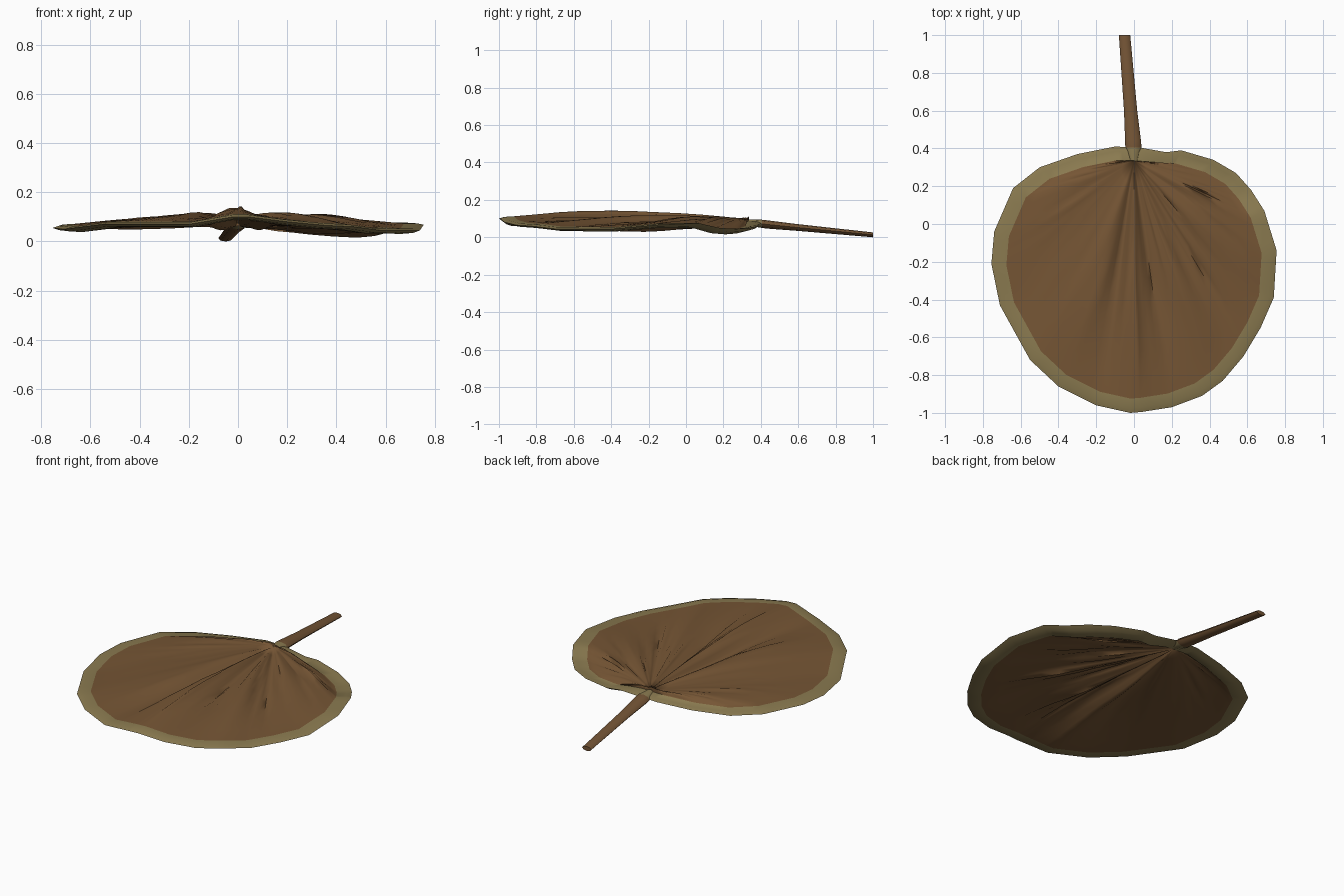
import bpy, math, random
from mathutils import Vector

if "Cube" in bpy.data.objects:
    bpy.data.objects.remove(bpy.data.objects["Cube"])

random.seed(7)


def material(name, rgb):
    m = bpy.data.materials.new(name)
    m.diffuse_color = (*rgb, 1)
    m.use_nodes = True
    m.node_tree.nodes["Principled BSDF"].inputs["Base Color"].default_value = m.diffuse_color
    return m


brown = material("dry leaf brown", (0.18, 0.092, 0.035))
olive = material("olive rim", (0.255, 0.195, 0.08))
stem_brown = material("stem brown", (0.175, 0.09, 0.036))


def build(name, verts, faces, mats, indices, angle):
    me = bpy.data.meshes.new(name)
    me.from_pydata(verts, [], faces)
    for m in mats:
        me.materials.append(m)
    for p, i in zip(me.polygons, indices):
        p.material_index = i
    ob = bpy.data.objects.new(name, me)
    bpy.context.collection.objects.link(ob)
    bpy.context.view_layer.objects.active = ob
    ob.select_set(True)
    bpy.ops.object.shade_smooth_by_angle(angle=math.radians(angle))
    ob.select_set(False)
    return ob


# Leaf outline, clockwise from the stem: x, y and rim height
outline = [Vector(p) for p in [
    (0.03, .405, .075), (.17, .38, .065), (.25, .39, .06), (.42, .34, .05),
    (.54, .27, .045), (.62, .18, .05), (.69, .07, .075), (.755, -.14, .068),
    (.74, -.39, .045), (.67, -.55, .045), (.58, -.70, .045), (.47, -.83, .06),
    (.36, -.91, .065), (.20, -.97, .08), (.04, -.995, .10), (-.02, -1, .10),
    (-.20, -.96, .07), (-.40, -.86, .07), (-.55, -.72, .07), (-.71, -.43, .05),
    (-.755, -.21, .055), (-.74, -.04, .06), (-.64, .19, .065), (-.50, .30, .06),
    (-.30, .37, .065), (-.10, .41, .075)]]

SUB = 4
rim = []
for k, a in enumerate(outline):
    b = outline[(k + 1) % len(outline)]
    rim += [a.lerp(b, s / SUB) for s in range(SUB)]
n = len(rim)

hub = Vector((0, .335, .095))
RINGS = 10


def bump(x, width):
    return math.exp(-(x / width) ** 2)


def blade_height(i, t):
    """Added height of a ray at fraction t: midrib, gentle dome and folds."""
    r = rim[i]
    a = math.degrees(math.atan2(r.x - hub.x, hub.y - r.y))   # 0 = leaf tip
    arch = math.sin(math.pi * t ** 0.9)
    z = 0.016 * arch
    z += 0.018 * bump(a, 4) * arch                           # midrib
    z += -0.035 * bump(a - 85, 28) * t * t * (1.5 - t)       # sunken right lobe
    z += -0.022 * bump(a - 9, 4) * arch - 0.020 * bump(a + 9, 4) * arch
    z += 0.018 * bump(a - 22, 4) * arch + 0.012 * bump(a + 20, 5) * arch
    z += -0.018 * bump(a - 33, 4) * arch + 0.010 * bump(a - 48, 4) * arch
    c, lo, hi = creases[i]
    if lo < t < hi:                                          # short sharp fold
        z += c * math.sin(math.pi * (t - lo) / (hi - lo))
    return z


# Radiating creases, sharper on the front and right of the leaf
creases = []
for r in rim:
    lo = random.uniform(.1, .5)
    strength = 1 if r.x > -.4 and r.y < .2 else .35
    creases.append((random.uniform(-.014, .014) * strength, lo,
                    lo + random.uniform(.3, .5)))

centre = Vector((0, -.28, 0))
inner = []
for r in rim:
    p = centre + (r - centre) * .895
    p.z = r.z + 0.012
    inner.append(p)

verts, faces, idx = [], [], []


def sheet(flip, drop):
    """One skin of the leaf, from the hub out to the middle of the rim."""
    base = len(verts)
    verts.append(hub - Vector((0, 0, drop(0, hub))))
    for j in range(1, RINGS + 1):
        t = j / RINGS
        for i in range(n):
            p = hub.lerp(inner[i], t)
            p.z += blade_height(i, t) - drop(t, p)
            verts.append(p)
    last = base + 1 + (RINGS - 1) * n
    for i in range(n):
        p = inner[i].lerp(rim[i], .65)
        p.z = verts[last + i].z * .5 + rim[i].z * .5
        p.z += -0.003 if flip else 0.003
        verts.append(p)
    for i in range(n):
        k = (i + 1) % n
        f = (base, base + 1 + k, base + 1 + i)
        faces.append(f[::-1] if flip else f)
        idx.append(0)
        for j in range(RINGS):
            a, b = base + 1 + j * n, base + 1 + (j + 1) * n
            f = (a + i, a + k, b + k, b + i)
            faces.append(f[::-1] if flip else f)
            idx.append(1 if j == RINGS - 1 else 0)
    return base + 1 + RINGS * n


# Leaf blade: upper skin, lower skin and the rounded outer edge between
top = sheet(False, lambda t, p: 0)
low = sheet(True, lambda t, p: 0.024 + 0.012 * bump(p.x, .5) * bump(p.y - .05, .35)
            * min(1, 2.5 * (1 - t)))
edge = len(verts)
verts += [r.copy() for r in rim]
for i in range(n):
    k = (i + 1) % n
    faces += [(top + i, top + k, edge + k, edge + i),
              (edge + i, edge + k, low + k, low + i)]
    idx += [1, 1]
build("leaf_blade", verts, faces, [brown, olive], idx, 75)

# Stem: tapered tube, with an olive collar where it joins the rim
SIDES = 8
path = [(0, .33, .080, .020, .016), (-.003, .405, .072, .043, .022),
        (-.005, .44, .068, .042, .022), (-.018, .60, .052, .035, .018),
        (-.05, 1.0, .013, .030, .013)]
verts, faces, idx = [], [], []
for x, y, z, rx, rz in path:
    for s in range(SIDES):
        a = 2 * math.pi * s / SIDES
        verts.append((x + rx * math.cos(a), y, z + rz * math.sin(a)))
for j in range(len(path) - 1):
    for s in range(SIDES):
        k = (s + 1) % SIDES
        a, b = j * SIDES, (j + 1) * SIDES
        faces.append((a + s, b + s, b + k, a + k))
        idx.append(1 if j == 0 else 0)
faces.append(tuple(range(SIDES)))
faces.append(tuple(reversed(range(len(verts) - SIDES, len(verts)))))
idx += [1, 0]
build("stem", verts, faces, [stem_brown, olive], idx, 60)
